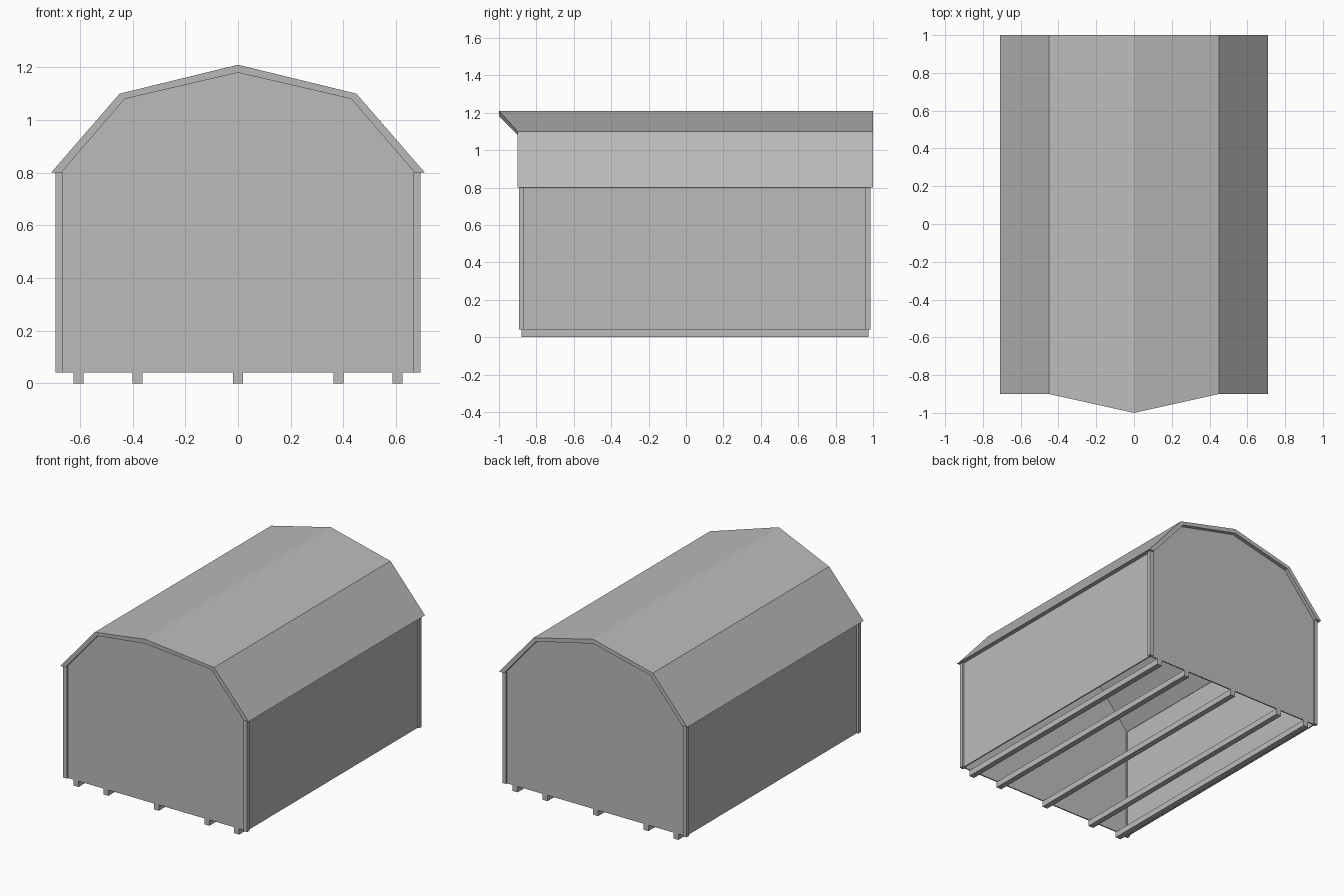
import bpy
import bmesh

cube = bpy.data.objects.get("Cube")
if cube:
    bpy.data.objects.remove(cube, do_unlink=True)

grey = bpy.data.materials.new("plain_grey")
grey.use_nodes = True
colour = (0.5, 0.5, 0.5, 1)
grey.diffuse_color = colour
grey.node_tree.nodes["Principled BSDF"].inputs["Base Color"].default_value = colour


def loft(name, front, back):
    """Solid between two matching outlines of 3D points."""
    bm = bmesh.new()
    a = [bm.verts.new(p) for p in front]
    b = [bm.verts.new(p) for p in back]
    n = len(a)
    bm.faces.new(a)
    bm.faces.new(b[::-1])
    for i in range(n):
        j = (i + 1) % n
        bm.faces.new((a[i], b[i], b[j], a[j]))
    bmesh.ops.recalc_face_normals(bm, faces=bm.faces)
    mesh = bpy.data.meshes.new(name)
    bm.to_mesh(mesh)
    bm.free()
    mesh.materials.append(grey)
    obj = bpy.data.objects.new(name, mesh)
    bpy.context.collection.objects.link(obj)
    return obj


def box(name, x0, x1, y0, y1, z0, z1):
    outline = [(x0, z0), (x1, z0), (x1, z1), (x0, z1)]
    return loft(name, [(x, y0, z) for x, z in outline],
                [(x, y1, z) for x, z in outline])


def mirrored(half):
    """Complete a left-to-ridge profile with its mirror image."""
    return half + [(-x, z) for x, z in half[-2::-1]]


FLOOR, EAVE = 0.04, 0.80
FRONT, BACK = -0.88, 0.975
WALL = 0.682

# Gambrel roof shell with a pointed front overhang
outer = mirrored([(-0.71, EAVE), (-0.45, 1.10), (0, 1.21)])
inner = mirrored([(-0.672, EAVE), (-0.43, 1.08), (0, 1.18)])
overhang = [-0.9, -0.9, -1.0, -0.9, -0.9]
section = list(zip(outer, overhang)) + list(zip(inner, overhang))[::-1]
loft("roof", [(x, y, z) for (x, z), y in section],
     [(x, 1.0, z) for (x, z), y in section])

# Gable end walls, following the underside of the roof
gable = [(-WALL, FLOOR), (-WALL, EAVE)] + inner + [(WALL, EAVE), (WALL, FLOOR)]
for name, y0, y1 in (("front_wall", FRONT, FRONT + 0.008),
                     ("back_wall", BACK - 0.008, BACK)):
    loft(name, [(x, y0, z) for x, z in gable], [(x, y1, z) for x, z in gable])

# Side walls and corner trim
for side, s in (("left", 1), ("right", -1)):
    box(side + "_wall", s * (WALL - 0.008), s * WALL, FRONT, BACK, FLOOR, EAVE)
    for end, y0, y1 in (("front", -0.892, -0.865), ("back", 0.961, 0.986)):
        box(f"{end}_{side}_corner_trim", s * 0.667, s * 0.694, y0, y1, FLOOR, EAVE)

# Skid runners under the open base
for i, x in enumerate((-0.606, -0.381, 0, 0.381, 0.606)):
    box(f"runner_{i + 1}", x - 0.019, x + 0.019, FRONT, BACK, 0, FLOOR)
